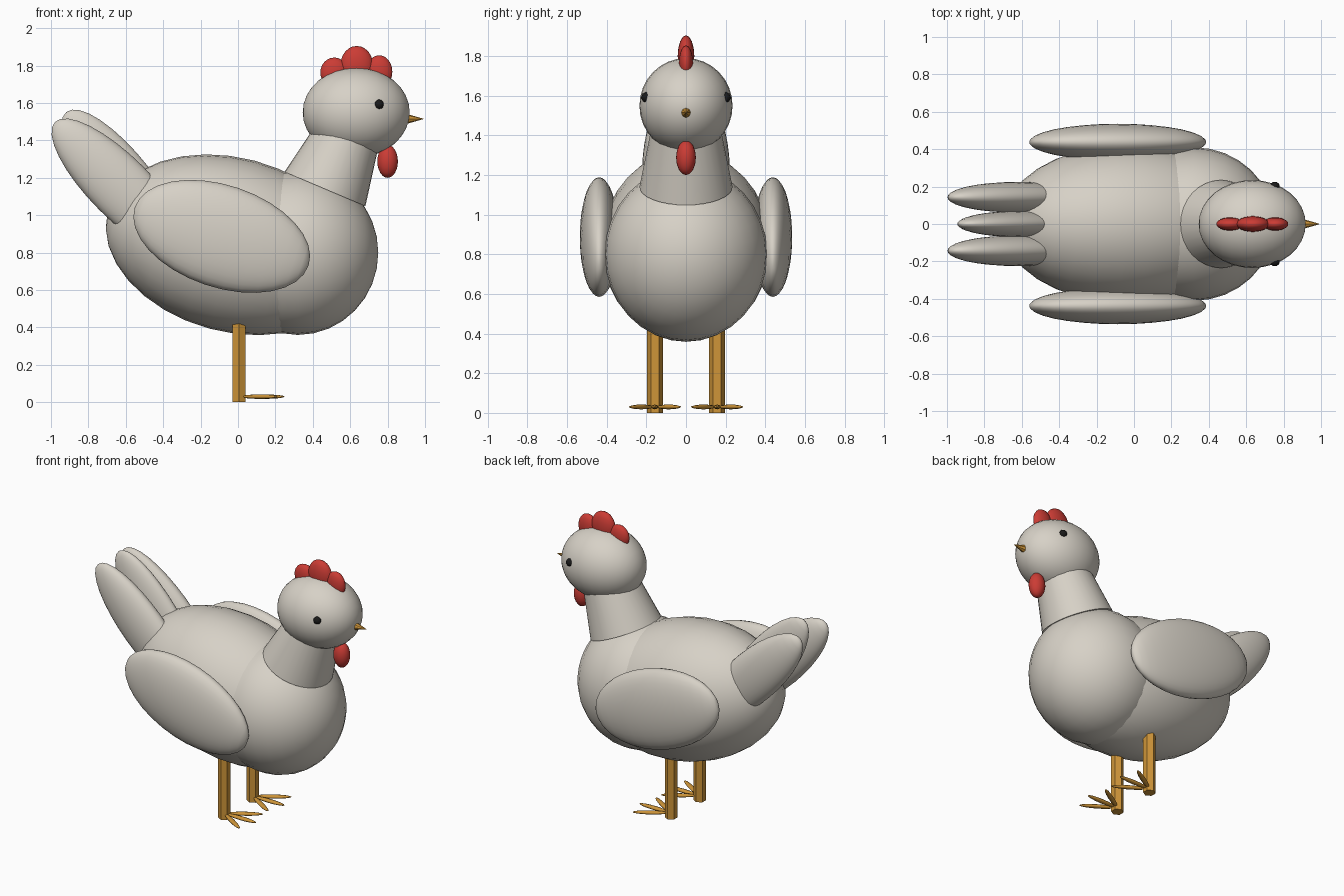
import bpy
import bmesh
from math import radians, cos, sin
from mathutils import Matrix, Vector

cube = bpy.data.objects.get("Cube")
if cube:
    bpy.data.objects.remove(cube, do_unlink=True)


def material(name, rgb):
    m = bpy.data.materials.new(name)
    m.use_nodes = True
    colour = (*rgb, 1)
    m.diffuse_color = colour
    m.node_tree.nodes["Principled BSDF"].inputs["Base Color"].default_value = colour
    return m


FEATHER = material("warm white feathers", (0.68, 0.64, 0.57))
RED = material("comb red", (0.60, 0.045, 0.035))
YELLOW = material("leg yellow", (0.62, 0.30, 0.04))
BLACK = material("eye black", (0.01, 0.01, 0.01))


def finish(name, bm, mat, centre, rotation, smooth):
    mesh = bpy.data.meshes.new(name)
    bm.to_mesh(mesh)
    bm.free()
    mesh.materials.append(mat)
    for p in mesh.polygons:
        p.use_smooth = smooth and len(p.vertices) < 5
    ob = bpy.data.objects.new(name, mesh)
    bpy.context.scene.collection.objects.link(ob)
    ob.matrix_world = Matrix.Translation(centre) @ rotation
    return ob


def ellipsoid(name, mat, centre, radii, pitch=0, yaw=0, segments=32, rings=16):
    # Poles lie along local x; positive pitch tips the +x end down
    bm = bmesh.new()
    bmesh.ops.create_uvsphere(bm, u_segments=segments, v_segments=rings, radius=1)
    bm.transform(Matrix.Diagonal((*radii, 1)) @ Matrix.Rotation(radians(90), 4, "Y"))
    turn = Matrix.Rotation(radians(yaw), 4, "Z") @ Matrix.Rotation(radians(pitch), 4, "Y")
    return finish(name, bm, mat, centre, turn, True)


def cone(name, mat, base, r1, r2, length, sides, pitch=0, smooth=False):
    # Stands on its base centre; pitch leans it toward +x
    bm = bmesh.new()
    bmesh.ops.create_cone(bm, cap_ends=True, segments=sides, radius1=r1, radius2=r2, depth=length)
    bmesh.ops.translate(bm, verts=bm.verts, vec=Vector((0, 0, length / 2)))
    return finish(name, bm, mat, base, Matrix.Rotation(radians(pitch), 4, "Y"), smooth)


# Body, chest, neck and head
ellipsoid("body", FEATHER, (-0.03, 0, 0.842), (0.69, 0.425, 0.465), pitch=15)
ellipsoid("chest", FEATHER, (0.32, 0, 0.80), (0.43, 0.41, 0.44))
cone("neck", FEATHER, (0.465, 0, 1.14), 0.235, 0.16, 0.40, 32, pitch=23, smooth=True)
ellipsoid("head", FEATHER, (0.632, 0, 1.55), (0.286, 0.235, 0.24))

# Beak, comb and wattle
cone("beak", YELLOW, (0.87, 0, 1.515), 0.036, 0, 0.125, 8, pitch=90)
ellipsoid("comb_back", RED, (0.515, 0, 1.763), (0.075, 0.035, 0.08), segments=16, rings=12)
ellipsoid("comb_middle", RED, (0.635, 0, 1.80), (0.088, 0.042, 0.105), segments=16, rings=12)
ellipsoid("comb_front", RED, (0.755, 0, 1.767), (0.07, 0.035, 0.088), segments=16, rings=12)
ellipsoid("wattle", RED, (0.80, 0, 1.288), (0.055, 0.05, 0.088), segments=16, rings=12)

# Middle tail feather
ellipsoid("tail_feather_middle", FEATHER, (-0.61, 0, 1.158), (0.50, 0.07, 0.165), pitch=52)

# Paired parts on both sides
for side, s in (("far", 1), ("near", -1)):
    ellipsoid(f"eye_{side}", BLACK, (0.753, s * 0.202, 1.592), (0.026, 0.024, 0.027),
              segments=8, rings=6)
    ellipsoid(f"wing_{side}", FEATHER, (-0.087, s * 0.438, 0.887), (0.49, 0.098, 0.273), pitch=18.5)
    ellipsoid(f"tail_feather_{side}", FEATHER, (-0.625, s * 0.143, 1.145),
              (0.50, 0.082, 0.165), pitch=45)
    leg_y = s * 0.157
    cone(f"leg_{side}", YELLOW, (0.005, leg_y, 0), 0.04, 0.04, 0.42, 6)
    for toe, yaw in (("inner", -32 * s), ("middle", 0), ("outer", 32 * s)):
        a = radians(yaw)
        ellipsoid(f"toe_{toe}_{side}", YELLOW,
                  (0.005 + 0.13 * cos(a), leg_y + 0.13 * sin(a), 0.03),
                  (0.115, 0.018, 0.012), yaw=yaw, segments=8, rings=8)
